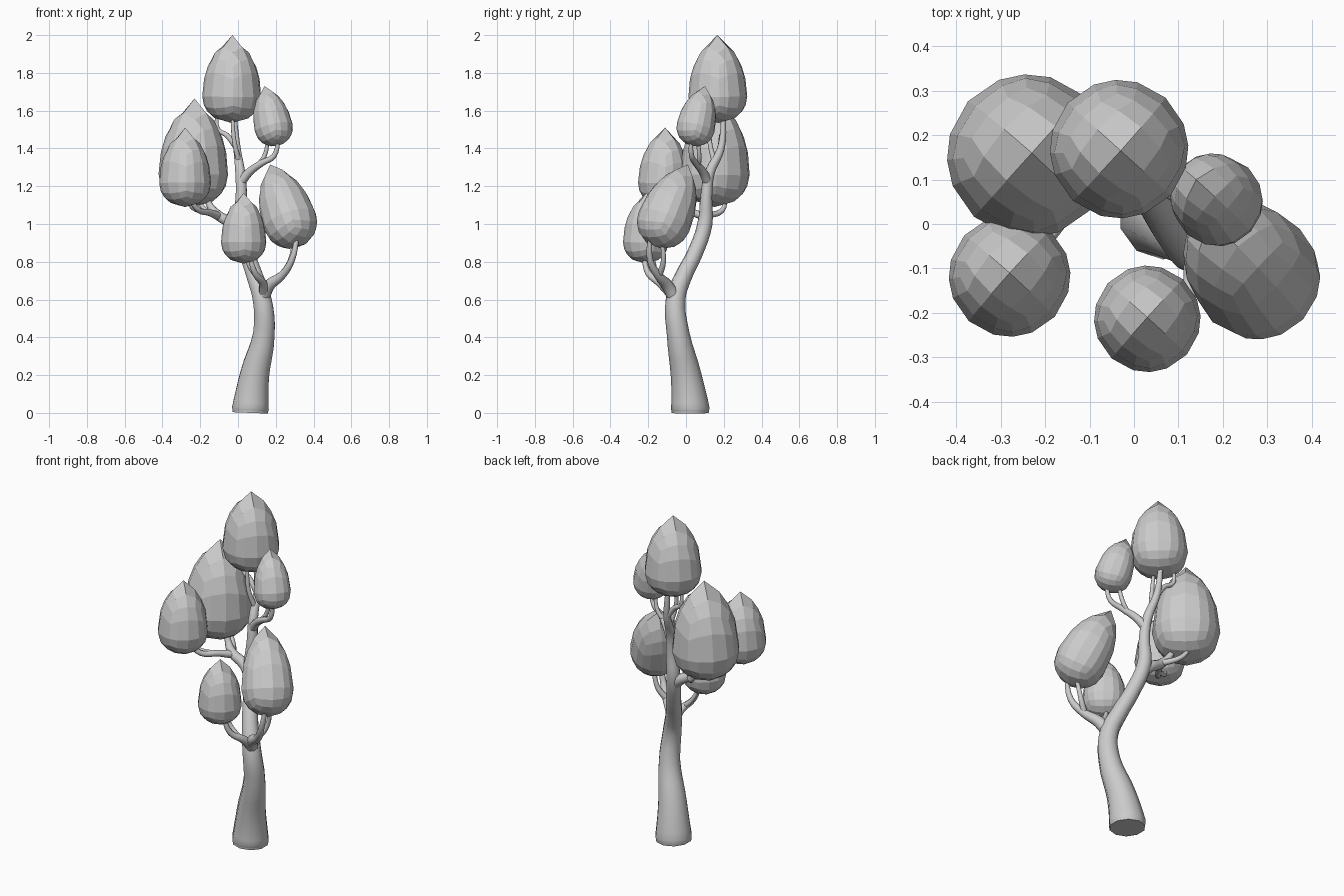
import bpy, bmesh, math
from mathutils import Vector, Matrix

cube = bpy.data.objects.get("Cube")
if cube:
    bpy.data.objects.remove(cube, do_unlink=True)

grey = bpy.data.materials.new("plain grey")
grey.use_nodes = True
grey.diffuse_color = (0.6, 0.6, 0.6, 1)
grey.node_tree.nodes["Principled BSDF"].inputs["Base Color"].default_value = (0.6, 0.6, 0.6, 1)


def limb(name, points):
    """Tapered round limb through (x, y, z, radius) points."""
    curve = bpy.data.curves.new(name, 'CURVE')
    curve.dimensions = '3D'
    curve.bevel_depth = 1
    curve.bevel_resolution = 3
    curve.resolution_u = 4
    curve.use_fill_caps = True
    spline = curve.splines.new('BEZIER')
    spline.bezier_points.add(len(points) - 1)
    for bp, (x, y, z, r) in zip(spline.bezier_points, points):
        bp.co = (x, y, z)
        bp.radius = r
        bp.handle_left_type = bp.handle_right_type = 'AUTO'
    ob = bpy.data.objects.new(name, curve)
    bpy.context.collection.objects.link(ob)
    bpy.ops.object.select_all(action='DESELECT')
    ob.select_set(True)
    bpy.context.view_layer.objects.active = ob
    bpy.ops.object.convert(target='MESH')
    ob = bpy.context.object
    ob.data.materials.clear()
    ob.data.materials.append(grey)
    bpy.ops.object.shade_smooth_by_angle(angle=math.radians(40))


def crown(name, base, tip, radius):
    """Faceted teardrop of leaves standing between base and tip."""
    base, tip = Vector(base), Vector(tip)
    axis = tip - base
    low, high = axis.length * 0.3, axis.length * 0.7
    bm = bmesh.new()
    bmesh.ops.create_cube(bm, size=2)
    bmesh.ops.subdivide_edges(bm, edges=bm.edges[:], cuts=3, use_grid_fill=True)
    for v in bm.verts:
        v.co.normalize()
        z = v.co.z
        # the upper half is drawn out to a point
        z = z * high * (0.86 + 0.14 * z ** 10) if z > 0 else z * low
        v.co = Vector((v.co.x * radius, v.co.y * radius, z))
    turn = Vector((0, 0, 1)).rotation_difference(axis).to_matrix().to_4x4()
    spin = Matrix.Rotation(math.radians(48), 4, 'Z')
    bm.transform(Matrix.Translation(base + axis * 0.3) @ turn @ spin)
    mesh = bpy.data.meshes.new(name)
    bm.to_mesh(mesh)
    bm.free()
    mesh.materials.append(grey)
    bpy.context.collection.objects.link(bpy.data.objects.new(name, mesh))


# Trunk, leaning and winding up to the top crown
limb("trunk", [
    (.065, .022, 0, .098), (.066, .022, .025, .102), (.088, .0, .2, .081),
    (.137, -.042, .42, .06), (.128, -.055, .6, .052), (.09, -.015, .72, .046),
    (.05, .045, .84, .042), (.012, .1, 1.0, .04), (.018, .108, 1.15, .031),
    (.012, .125, 1.27, .027), (-.005, .185, 1.4, .02), (-.02, .2, 1.57, .013)])

# Lower fork to the right and front crowns
limb("lower_right_branch", [
    (.125, -.055, .6, .04), (.165, -.1, .675, .032), (.235, -.15, .73, .022),
    (.285, -.19, .81, .017), (.315, -.19, .94, .012)])
limb("lower_right_twig", [
    (.225, -.145, .72, .018), (.275, -.12, .8, .014), (.3, -.13, .93, .01)])
limb("lower_front_branch", [
    (.14, -.075, .63, .03), (.13, -.14, .69, .022), (.09, -.2, .74, .016),
    (.06, -.225, .84, .011)])
limb("lower_front_twig", [
    (.12, -.16, .705, .016), (.07, -.165, .76, .012), (.035, -.18, .85, .009)])

# Middle fork to the two left crowns
limb("left_branch", [
    (.03, .08, .94, .034), (-.03, .1, 1.0, .03), (-.11, .1, 1.05, .026),
    (-.15, .12, 1.1, .018), (-.18, .13, 1.18, .013)])
limb("left_back_twig", [
    (-.1, .1, 1.045, .018), (-.17, .19, 1.07, .014), (-.22, .21, 1.14, .01)])
limb("left_front_branch", [
    (-.1, .1, 1.04, .023), (-.15, .03, 1.06, .018), (-.21, -.05, 1.075, .015),
    (-.26, -.09, 1.14, .01)])
limb("left_front_twig", [
    (-.17, .005, 1.065, .014), (-.24, -.03, 1.085, .011), (-.27, -.06, 1.14, .009)])

# Upper fork to the small right crown and side of the top crown
limb("upper_right_branch", [
    (.015, .115, 1.22, .026), (.06, .09, 1.275, .022), (.13, .05, 1.325, .017),
    (.19, .03, 1.36, .014), (.215, .025, 1.45, .01)])
limb("upper_right_twig", [
    (.1, .065, 1.305, .014), (.14, .07, 1.36, .012), (.16, .06, 1.46, .009)])
limb("top_left_twig", [
    (-.005, .185, 1.4, .017), (-.06, .19, 1.47, .014), (-.105, .2, 1.5, .012),
    (-.11, .2, 1.59, .009)])
limb("top_front_twig", [
    (.005, .15, 1.33, .015), (-.02, .125, 1.44, .012), (-.03, .13, 1.57, .009)])

# Crowns
crown("top_crown", (-.035, .17, 1.535), (-.03, .165, 2), .156)
crown("left_back_crown", (-.24, .15, 1.09), (-.23, .16, 1.665), .184)
crown("left_front_crown", (-.28, -.12, 1.09), (-.28, -.11, 1.51), .137)
crown("small_right_crown", (.21, .03, 1.415), (.14, .1, 1.73), .102)
crown("right_crown", (.32, -.17, .885), (.17, .01, 1.315), .144)
crown("front_crown", (.03, -.215, .79), (.03, -.21, 1.165), .12)
